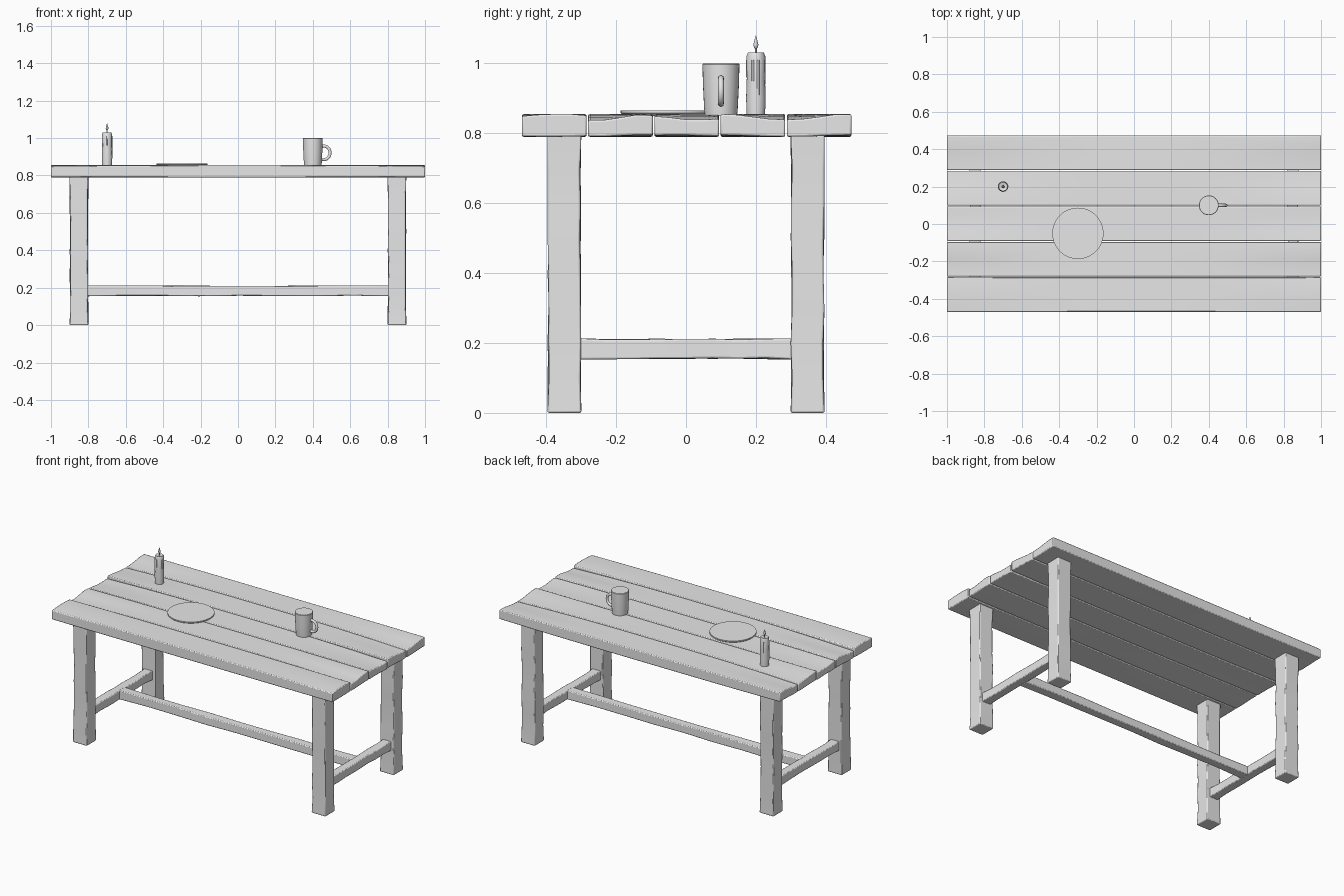
import bpy, bmesh, math, random
from mathutils import Matrix, Vector

random.seed(4)
if "Cube" in bpy.data.objects:
    bpy.data.objects.remove(bpy.data.objects["Cube"])

grey = bpy.data.materials.new("plain_grey")
grey.use_nodes = True
grey.diffuse_color = (0.8, 0.8, 0.8, 1)
grey.node_tree.nodes["Principled BSDF"].inputs["Base Color"].default_value = (0.8, 0.8, 0.8, 1)


def finish(name, bm, bevel=0.0, angle=35):
    bmesh.ops.recalc_face_normals(bm, faces=bm.faces)
    mesh = bpy.data.meshes.new(name)
    bm.to_mesh(mesh)
    bm.free()
    mesh.materials.append(grey)
    ob = bpy.data.objects.new(name, mesh)
    bpy.context.collection.objects.link(ob)
    if bevel:
        mod = ob.modifiers.new("worn_edges", "BEVEL")
        mod.width = bevel
        mod.segments = 2
        mod.limit_method = "ANGLE"
        mod.angle_limit = math.radians(40)
    bpy.ops.object.select_all(action="DESELECT")
    bpy.context.view_layer.objects.active = ob
    ob.select_set(True)
    bpy.ops.object.shade_smooth_by_angle(angle=math.radians(angle))
    return ob


def beam(name, centre, size, axis, wobble=0.002, across=1, shape=None):
    """Hand-hewn timber: a box sliced along its length and gently bent."""
    bm = bmesh.new()
    bmesh.ops.create_cube(bm, size=1, matrix=Matrix.Translation(centre) @ Matrix.Diagonal((*size, 1)))
    cuts = [(axis, 8)] + ([(1, across)] if across > 1 else [])
    for ax, count in cuts:
        normal = Vector([float(i == ax) for i in range(3)])
        for k in range(1, count):
            point = Vector(centre) + normal * size[ax] * (k / count - 0.5)
            bmesh.ops.bisect_plane(bm, geom=bm.verts[:] + bm.edges[:] + bm.faces[:],
                                   plane_co=point, plane_no=normal)
    for v in bm.verts:
        inner = abs(v.co[axis] - centre[axis]) < size[axis] * 0.49
        for i in range(3):
            if i != axis and inner and across == 1:
                side = 1 if v.co[i] > centre[i] else -1
                v.co[i] -= side * random.uniform(0, 2 * wobble)
        if shape:
            shape(v)
    return finish(name, bm, 0.005)


def lathe(name, profile, x, y, sides=32):
    """Turned solid from (radius, height) points."""
    bm = bmesh.new()
    verts = [bm.verts.new((r, 0, z)) for r, z in profile]
    edges = [bm.edges.new(p) for p in zip(verts, verts[1:])]
    bmesh.ops.spin(bm, geom=verts + edges, cent=(0, 0, 0), axis=(0, 0, 1),
                   angle=math.tau, steps=sides)
    bmesh.ops.remove_doubles(bm, verts=bm.verts, dist=0.0002)
    bmesh.ops.translate(bm, verts=bm.verts, vec=(x, y, 0))
    return finish(name, bm)


def tube(name, points, radius, cyclic=False):
    curve = bpy.data.curves.new(name, "CURVE")
    curve.dimensions = "3D"
    curve.bevel_depth = radius
    curve.bevel_resolution = 3
    curve.use_fill_caps = True
    spline = curve.splines.new("POLY")
    spline.points.add(len(points) - 1)
    for p, co in zip(spline.points, points):
        p.co = (*co, 1)
    curve.materials.append(grey)
    ob = bpy.data.objects.new(name, curve)
    bpy.context.collection.objects.link(ob)
    return ob


# Table top: five planks whose ends are worn into shallow dips (mm, front to back)
dips = [(6, 2, 0, 0, 4), (17, 17, 10, 2, 4), (6, 10, 16, 16, 14),
        (0, 2, 8, 14, 16), (16, 14, 8, 1, 1)]
for n, worn in enumerate(dips):
    y = (n - 2) * 0.1895 + 0.002

    def wear(v, y=y, worn=worn):
        t = min(4, max(0, round(((v.co.y - y) / 0.185 + 0.5) * 4)))
        fade = max(0, (abs(v.co.x) - 0.2) / 0.8) ** 2
        if v.co.z > 0.82:
            v.co.z -= worn[t] * 0.001 * fade
        else:
            v.co.z += worn[4 - t] * 0.0003 * fade

    beam(f"top_plank_{n + 1}", (0, y, 0.8225), (2, 0.185, 0.065), 0, across=4, shape=wear)

# Legs and end stretchers
for sx, side in ((-1, "right"), (1, "left")):
    for sy, end in ((-1, "front"), (1, "back")):
        beam(f"{end}_{side}_leg", (sx * 0.85, sy * 0.348, 0.3975), (0.1, 0.097, 0.795), 2, 0.0025)
    beam(f"{side}_stretcher", (sx * 0.85, 0, 0.183), (0.06, 0.61, 0.06), 1)

# Long stretcher between the two ends
beam("long_stretcher", (0, 0, 0.183), (1.66, 0.06, 0.058), 0)

# Plate
lathe("plate", [(0, 0.85), (0.128, 0.85), (0.137, 0.858), (0.137, 0.865), (0, 0.865)],
      -0.3, -0.05, 48)

# Mug with a looped handle
lathe("mug", [(0, 0.85), (0.046, 0.85), (0.048, 0.87), (0.0515, 0.94), (0.053, 0.997),
              (0.051, 1.0), (0, 1.0)], 0.4, 0.1)
arc = [math.radians(a) for a in range(-110, 111, 11)]
tube("mug_handle", [(0.46 + 0.032 * math.cos(a), 0.1, 0.921 + 0.036 * math.sin(a))
                    for a in arc], 0.0085)

# Candle with wick, flame and wax drips
cx, cy = -0.7, 0.2
lathe("candle", [(0, 0.85), (0.026, 0.85), (0.028, 0.9), (0.026, 0.96), (0.027, 1.02),
                 (0.023, 1.031), (0.012, 1.028), (0, 1.026)], cx, cy, 24)
lathe("candle_wick", [(0, 1.02), (0.0025, 1.02), (0.0025, 1.05), (0, 1.05)], cx, cy, 8)
lathe("candle_flame", [(0, 1.04), (0.005, 1.045), (0.0075, 1.053), (0.004, 1.067), (0, 1.081)],
      cx, cy, 12)
for k, (turn, low) in enumerate(((-20, 0.95), (15, 0.91), (110, 0.94), (200, 0.92), (265, 0.96))):
    a = math.radians(turn)
    px, py = cx + 0.0255 * math.cos(a), cy + 0.0255 * math.sin(a)
    tube(f"wax_drip_{k + 1}", [(px, py, low), (px, py, 1.01)], 0.0035)
